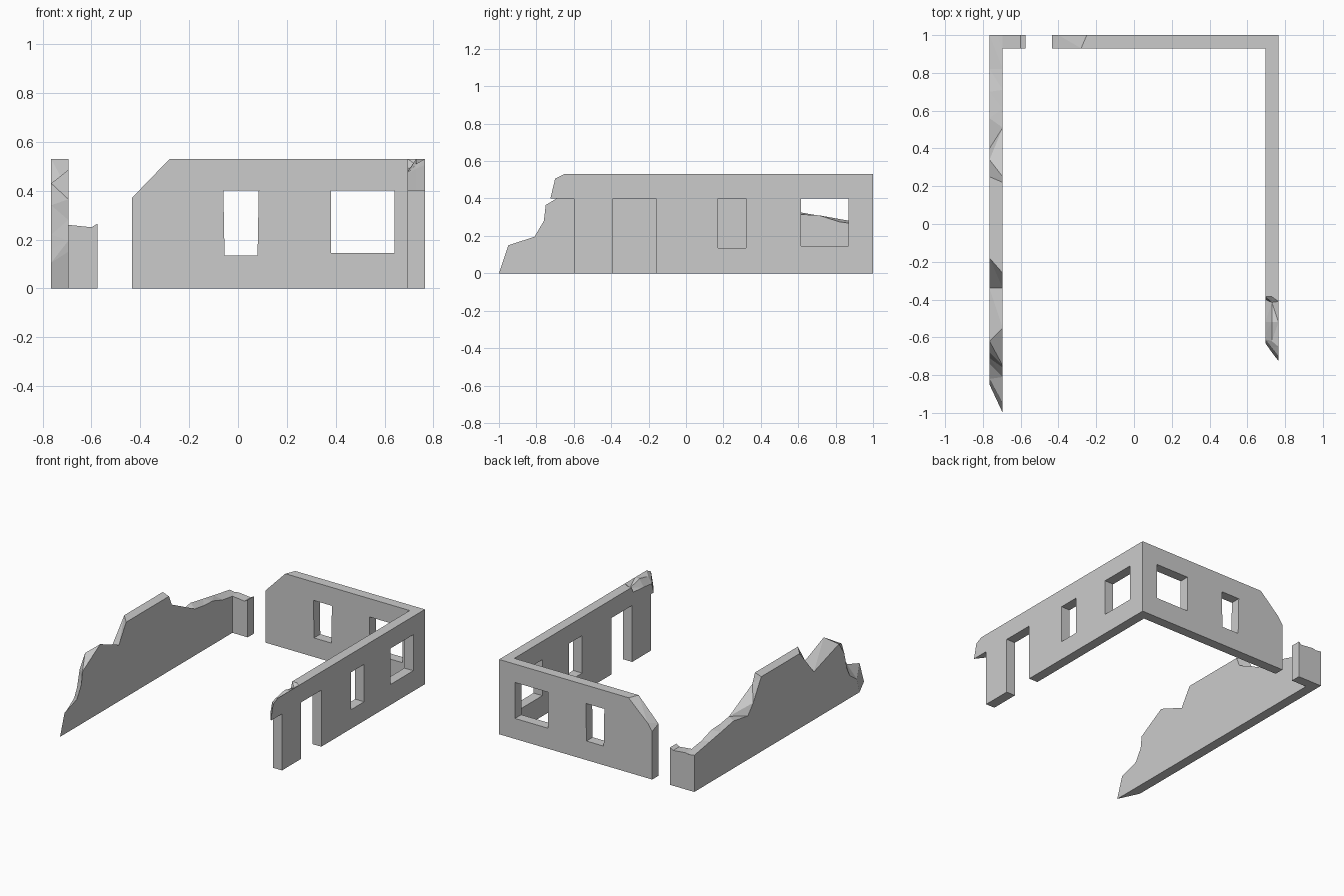
import bpy, bmesh, math
from mathutils import Vector

if "Cube" in bpy.data.objects:
    bpy.data.objects.remove(bpy.data.objects["Cube"])

H, T, X = 0.53, 0.07, 0.765     # wall height, thickness, half width


def loft(name, sections, axis):
    """Solid between matching (u, z) outlines at (position, outline) stations.
    axis 'X': u runs along y.  axis 'Y': u runs along x."""
    bm = bmesh.new()
    rings = []
    for pos, outline in sections:
        rings.append([bm.verts.new((pos, u, z) if axis == 'X' else (u, pos, z))
                      for u, z in outline])
    bm.faces.new(rings[0])
    bm.faces.new(rings[-1])
    n = len(rings[0])
    for a, b in zip(rings, rings[1:]):
        for i in range(n):
            j = (i + 1) % n
            bm.faces.new((a[i], a[j], b[j], b[i]))
    # split bent quads so the broken masonry has crisp facets
    bent = [f for f in bm.faces if len(f.verts) == 4 and any(
        abs((v.co - f.verts[0].co).dot(
            (f.verts[1].co - f.verts[0].co).cross(f.verts[2].co - f.verts[0].co))) > 1e-7
        for v in f.verts)]
    bmesh.ops.triangulate(bm, faces=bent)
    bmesh.ops.recalc_face_normals(bm, faces=bm.faces)
    me = bpy.data.meshes.new(name)
    bm.to_mesh(me)
    bm.free()
    ob = bpy.data.objects.new(name, me)
    bpy.context.collection.objects.link(ob)
    return ob


def combine(ob, other, op):
    """Apply a boolean and remove the helper object."""
    mod = ob.modifiers.new(op, 'BOOLEAN')
    mod.operation, mod.object, mod.solver = op, other, 'EXACT'
    bpy.context.view_layer.update()
    dg = bpy.context.evaluated_depsgraph_get()
    me = bpy.data.meshes.new_from_object(ob.evaluated_get(dg))
    ob.modifiers.clear()
    ob.data = me
    bpy.data.objects.remove(other)


def cut(ob, outline, axis, lo, hi):
    cutter = loft("cutter", [(lo, outline), (hi, outline)], axis)
    cutter.hide_render = True
    combine(ob, cutter, 'DIFFERENCE')


def tidy(ob):
    bm = bmesh.new()
    bm.from_mesh(ob.data)
    bmesh.ops.remove_doubles(bm, verts=bm.verts, dist=1e-4)
    bmesh.ops.dissolve_limit(bm, angle_limit=math.radians(0.5),
                             verts=bm.verts, edges=bm.edges)
    bm.to_mesh(ob.data)
    bm.free()


# Right wall: broken front end overhanging an open window
outer = [(-.60, 0), (-.60, .40), (-.725, .40), (-.70, .505), (-.65, H), (-.52, H), (-.41, H), (-.385, H), (1, H), (1, 0)]
middle = [(-.60, 0), (-.60, .40), (-.68, .40), (-.655, .49), (-.62, .51), (-.52, H), (-.415, .505), (-.385, H), (1, H), (1, 0)]
inner = [(-.60, 0), (-.60, .40), (-.63, .40), (-.61, .47), (-.58, .475), (-.52, .48), (-.40, .49), (-.385, H), (1, H), (1, 0)]
right_wall = loft("right_and_back_wall",
                  [(X - T, inner), (X - T / 2, middle), (X, outer)], 'X')

# Back wall: chamfered broken end
front = [(-.435, 0), (-.435, .37), (-.43, .375), (-.28, H), (X, H), (X, 0)]
back = [(-.435, 0), (-.435, .34), (-.40, .39), (-.25, H), (X, H), (X, 0)]
back_wall = loft("back_wall", [(1 - T, front), (1, back)], 'Y')
combine(right_wall, back_wall, 'UNION')

# Doorway and windows
for a, b, z in ((-.39, -.16, -.1), (.17, .32, .135), (.615, .87, .145)):
    cut(right_wall, [(a, z), (b, z), (b, .40), (a, .40)], 'X', .6, .9)
cut(right_wall, [(-.055, .135), (.08, .135), (.085, .40), (-.06, .40)], 'Y', .85, 1.1)
cut(right_wall, [(.38, .145), (.64, .145), (.64, .40), (.38, .40)], 'Y', .85, 1.1)
tidy(right_wall)

# Left wall: ragged crest with different inner and outer outlines
l_inner = [(-1, 0), (-.95, .15), (-.81, .195), (-.76, .28), (-.75, .365), (-.55, .485), (-.34, .40),
           (-.26, H), (.22, H), (.25, .46), (.51, .33), (.61, .315), (.71, .31), (.82, .275), (1, .25), (1, 0)]
l_outer = [(-.85, 0), (-.82, .105), (-.74, .16), (-.71, .22), (-.68, .34), (-.62, .43), (-.34, .34),
           (-.18, H), (.25, H), (.34, .38), (.40, .31), (.56, .335), (.70, .31), (.82, .29), (1, .26), (1, 0)]
left_wall = loft("left_wall", [(-X, l_outer), (-X + T, l_inner)], 'X')

# Short return at the back of the left wall
stub = [(-.72, 0), (-.72, .255), (-.695, .26), (-.60, .25), (-.575, .265), (-.575, 0)]
return_wall = loft("return_wall", [(1 - T, stub), (1, stub)], 'Y')
combine(left_wall, return_wall, 'UNION')
tidy(left_wall)
